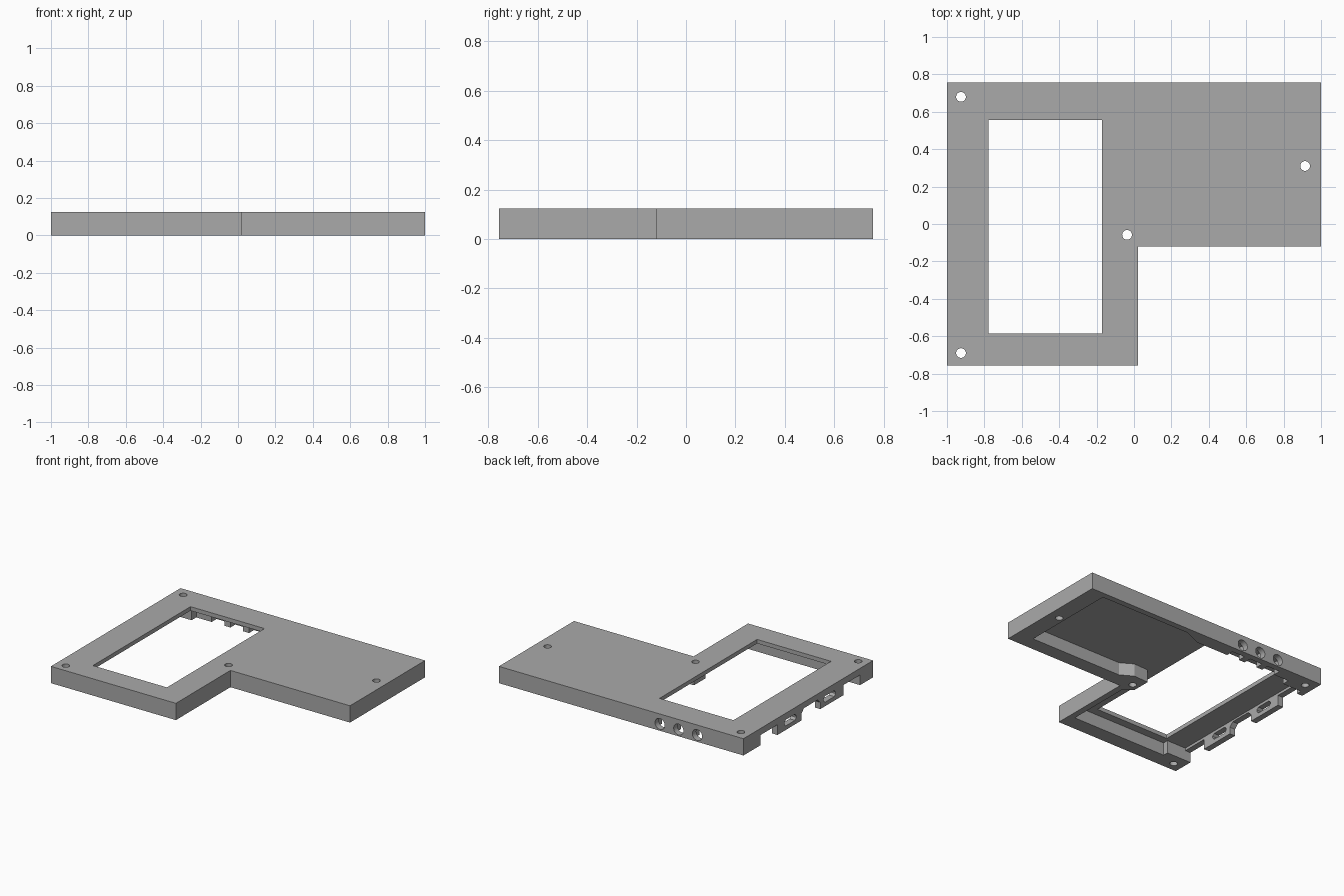
import bpy, bmesh, math
from mathutils import Matrix, Vector

if "Cube" in bpy.data.objects:
    bpy.data.objects.remove(bpy.data.objects["Cube"])

HEIGHT, CEILING = 0.124, 0.094

grey = bpy.data.materials.new("plain_grey")
grey.use_nodes = True
colour = (0.4, 0.4, 0.4, 1)
grey.diffuse_color = colour
grey.node_tree.nodes["Principled BSDF"].inputs["Base Color"].default_value = colour


def prism(name, outline, start, end, place=lambda u, v, w: (u, v, w)):
    """Extrude a 2D outline from start to end; place maps (u, v, w) to x, y, z."""
    bm = bmesh.new()
    low = [bm.verts.new(place(u, v, start)) for u, v in outline]
    high = [bm.verts.new(place(u, v, end)) for u, v in outline]
    bm.faces.new(low)
    bm.faces.new(high)
    for i in range(len(low)):
        j = (i + 1) % len(low)
        bm.faces.new((low[i], low[j], high[j], high[i]))
    bmesh.ops.recalc_face_normals(bm, faces=bm.faces)
    mesh = bpy.data.meshes.new(name)
    bm.to_mesh(mesh)
    bm.free()
    obj = bpy.data.objects.new(name, mesh)
    obj.data.materials.append(grey)
    bpy.context.collection.objects.link(obj)
    return obj


def rect(u0, u1, v0, v1, cut=0.0):
    """Rectangle, optionally with chamfered corners."""
    if not cut:
        return [(u0, v0), (u1, v0), (u1, v1), (u0, v1)]
    return [(u0 + cut, v0), (u1 - cut, v0), (u1, v0 + cut), (u1, v1 - cut),
            (u1 - cut, v1), (u0 + cut, v1), (u0, v1 - cut), (u0, v0 + cut)]


def circle(u, v, r, n=32):
    return [(u + r * math.cos(math.tau * i / n), v + r * math.sin(math.tau * i / n))
            for i in range(n)]


def along_x(u, v, w):
    return (w, u, v)


def along_y(u, v, w):
    return (u, w, v)


# L-shaped body
case = prism("case_lid", [(-1, -0.757), (0.022, -0.757), (0.022, -0.12), (1, -0.12),
                          (1, 0.757), (-1, 0.757)], 0, HEIGHT)

# Hollow underside, leaving walls and screw bosses
hollow = [(0.87, 0.713), (0.13, 0.713), (0.0, 0.655), (-0.80, 0.655), (-0.80, 0.60),
          (-0.956, 0.60), (-0.956, -0.605), (-0.80, -0.605), (-0.80, -0.645),
          (-0.024, -0.645), (-0.024, -0.15), (-0.09, -0.10), (-0.09, 0.035),
          (0.03, 0.04), (0.12, -0.014), (0.87, -0.014)]
cutters = [prism("hollow_cutter", hollow, -0.1, CEILING)]

# Display window
cutters.append(prism("window_cutter", rect(-0.777, -0.172, -0.585, 0.555), 0.03, 0.3))

# Screw holes
for x, y in [(-0.925, 0.68), (-0.925, -0.69), (-0.037, -0.058), (0.915, 0.31)]:
    cutters.append(prism("screw_hole_cutter", circle(x, y, 0.026), -0.1, 0.3))

# Side ports: open-bottomed sockets and small slots
ports = [rect(0.36, 0.56, -0.1, 0.075), rect(-0.605, -0.41, -0.1, 0.075),
         rect(-0.14, 0.08, -0.1, 0.08, 0.03),
         rect(0.14, 0.28, 0.03, 0.075, 0.016), rect(-0.32, -0.18, 0.03, 0.075, 0.016)]
for outline in ports:
    cutters.append(prism("port_cutter", outline, -1.1, -0.93, along_x))

# Round back jacks with square pockets on the inside
for x in (-0.316, -0.469, -0.622):
    cutters.append(prism("jack_cutter", circle(x, 0.05, 0.04), 0.6, 0.9, along_y))
    cutters.append(prism("jack_pocket_cutter", rect(x - 0.052, x + 0.052, -0.1, 0.0935),
                         0.64, 0.712, along_y))

# Apply the cuts and drop the cutters
for cutter in cutters:
    mod = case.modifiers.new("cut", 'BOOLEAN')
    mod.operation = 'DIFFERENCE'
    mod.solver = 'EXACT'
    mod.object = cutter
bpy.context.view_layer.update()
result = bpy.data.meshes.new_from_object(
    case.evaluated_get(bpy.context.evaluated_depsgraph_get()))
case.modifiers.clear()
case.data = result
result.name = "case_lid"
result.materials.clear()
result.materials.append(grey)
for poly in result.polygons:
    poly.material_index = 0
for cutter in cutters:
    bpy.data.objects.remove(cutter)
